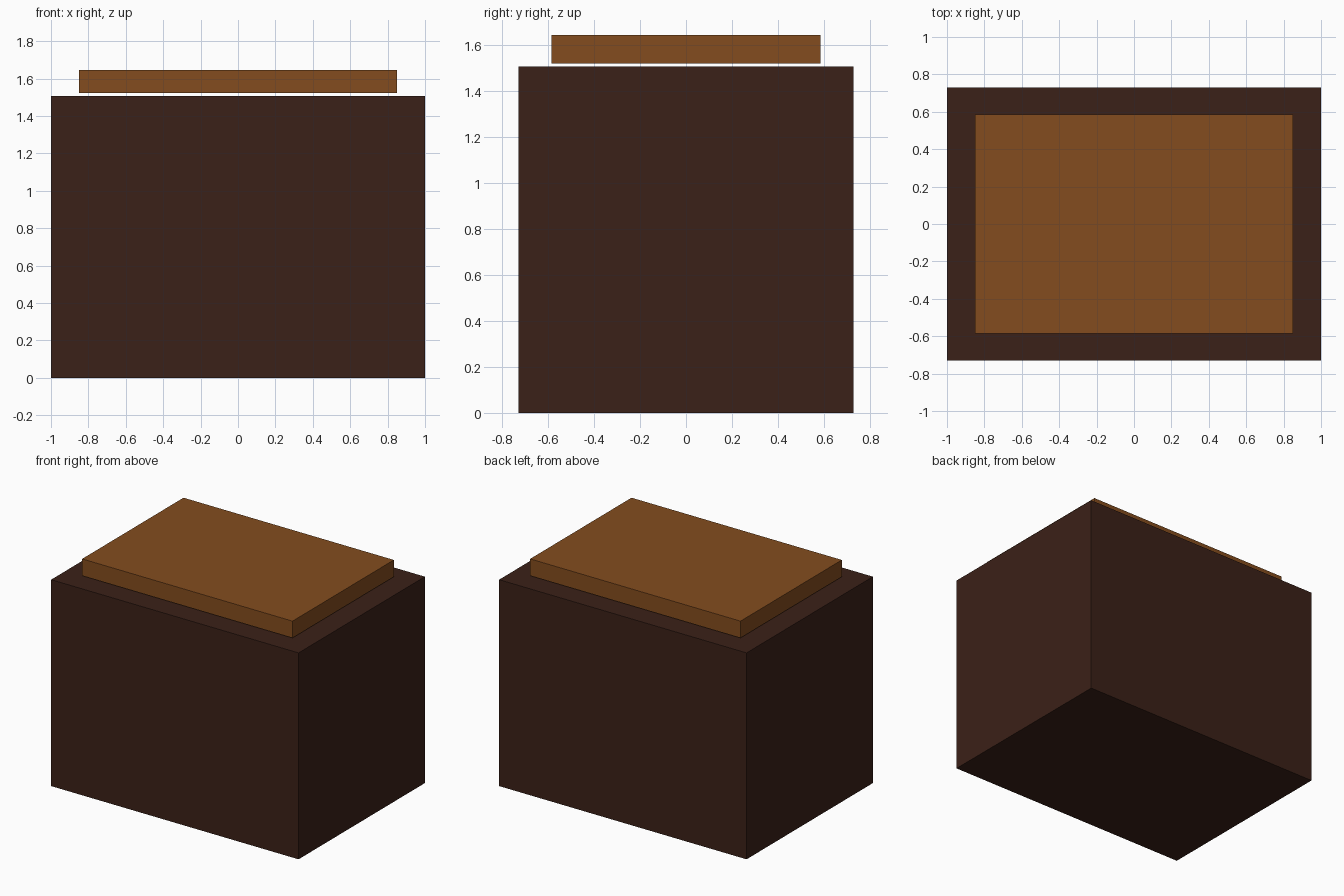
import bpy

if "Cube" in bpy.data.objects:
    bpy.data.objects.remove(bpy.data.objects["Cube"])


def material(name, rgb):
    mat = bpy.data.materials.new(name)
    mat.diffuse_color = (*rgb, 1.0)
    mat.use_nodes = True
    mat.node_tree.nodes["Principled BSDF"].inputs["Base Color"].default_value = mat.diffuse_color
    return mat


def box(name, half_x, half_y, z0, z1, mat):
    bpy.ops.mesh.primitive_cube_add(size=2, location=(0, 0, (z0 + z1) / 2))
    obj = bpy.context.object
    obj.name = name
    obj.scale = (half_x, half_y, (z1 - z0) / 2)
    bpy.ops.object.transform_apply(location=False, rotation=False, scale=True)
    obj.data.materials.append(mat)
    return obj


dark_wood = material("dark_wood", (0.044, 0.015, 0.009))
light_wood = material("light_wood", (0.23, 0.073, 0.013))

# Main block
box("body", 1.0, 0.729, 0.0, 1.508, dark_wood)

# Raised top slab, hovering just above the body
box("top_slab", 0.85, 0.585, 1.522, 1.645, light_wood)
